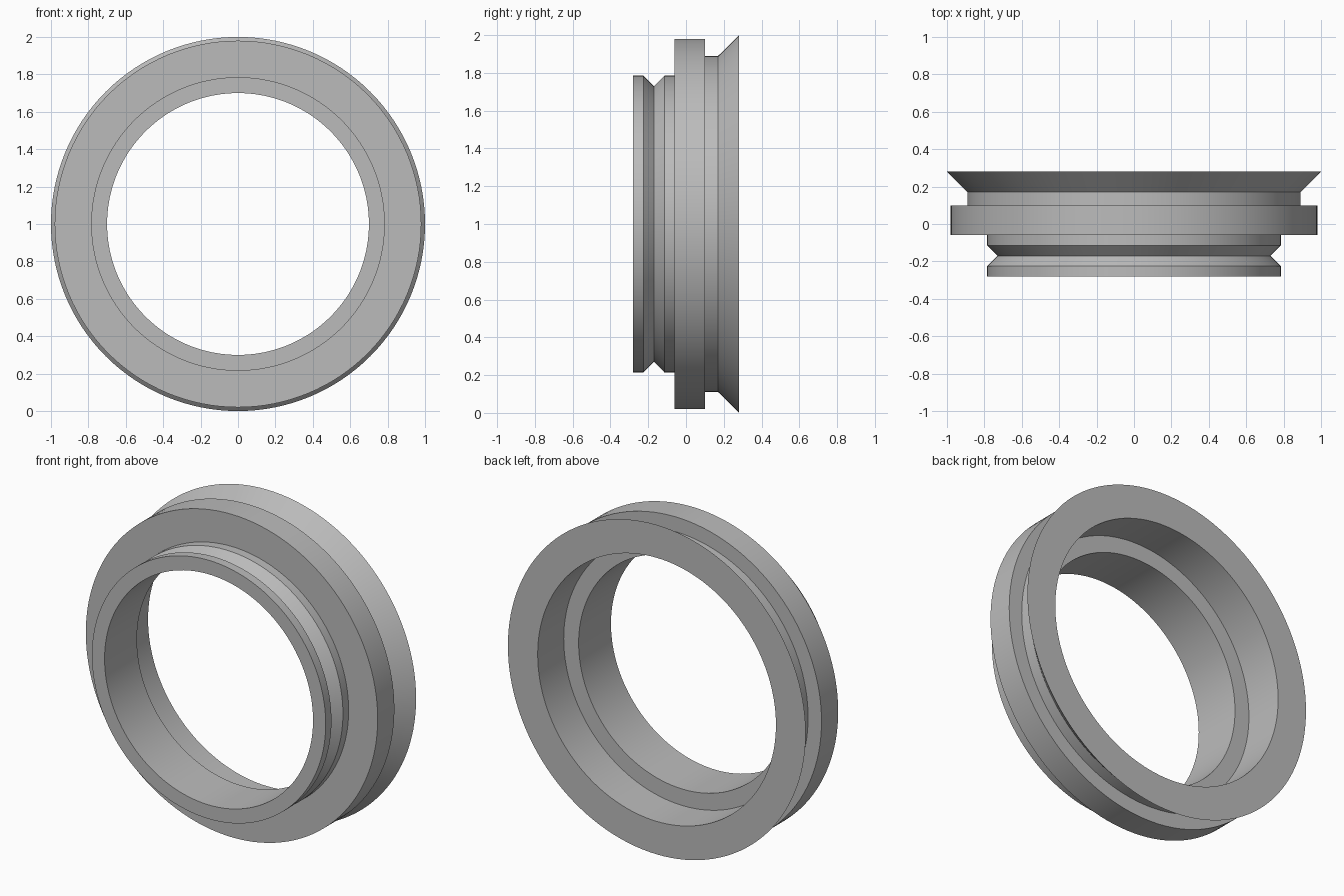
import bpy, bmesh, math
from mathutils import Matrix, Vector

cube = bpy.data.objects.get("Cube")
if cube:
    bpy.data.objects.remove(cube, do_unlink=True)

SEGMENTS = 128


def flat_material(name, colour):
    mat = bpy.data.materials.new(name)
    mat.use_nodes = True
    mat.diffuse_color = colour
    mat.node_tree.nodes["Principled BSDF"].inputs["Base Color"].default_value = colour
    return mat


def lathe_ring(name, profile, mat):
    """Revolve a closed (radius, y) profile about the horizontal y axis."""
    bm = bmesh.new()
    verts = [bm.verts.new((r, y, 0)) for r, y in profile]
    edges = [bm.edges.new((a, b)) for a, b in zip(verts, verts[1:] + verts[:1])]
    bmesh.ops.spin(bm, geom=verts + edges, axis=(0, 1, 0), cent=(0, 0, 0),
                   angle=math.tau, steps=SEGMENTS, use_merge=True)
    bmesh.ops.remove_doubles(bm, verts=bm.verts[:], dist=0.0001)
    bmesh.ops.recalc_face_normals(bm, faces=bm.faces[:])
    bmesh.ops.transform(bm, matrix=Matrix.Translation(Vector((0, 0, 1))), verts=bm.verts[:])
    mesh = bpy.data.meshes.new(name)
    bm.to_mesh(mesh)
    bm.free()
    mesh.materials.append(mat)
    obj = bpy.data.objects.new(name, mesh)
    bpy.context.collection.objects.link(obj)
    bpy.ops.object.select_all(action='DESELECT')
    obj.select_set(True)
    bpy.context.view_layer.objects.active = obj
    bpy.ops.object.shade_smooth_by_angle(angle=math.radians(25))
    return obj


grey = flat_material("light_grey", (0.5, 0.5, 0.5, 1))

profile = [
    # front spigot with its V groove
    (0.70, -0.28), (0.785, -0.28), (0.785, -0.225), (0.73, -0.17),
    (0.785, -0.115), (0.785, -0.06),
    # wide flange
    (0.98, -0.06), (0.98, 0.10),
    # neck and flared back rim
    (0.89, 0.10), (0.89, 0.17), (1.0, 0.28),
    # stepped bore
    (0.80, 0.28), (0.80, 0.03), (0.70, 0.03),
]
lathe_ring("adapter_ring", profile, grey)
